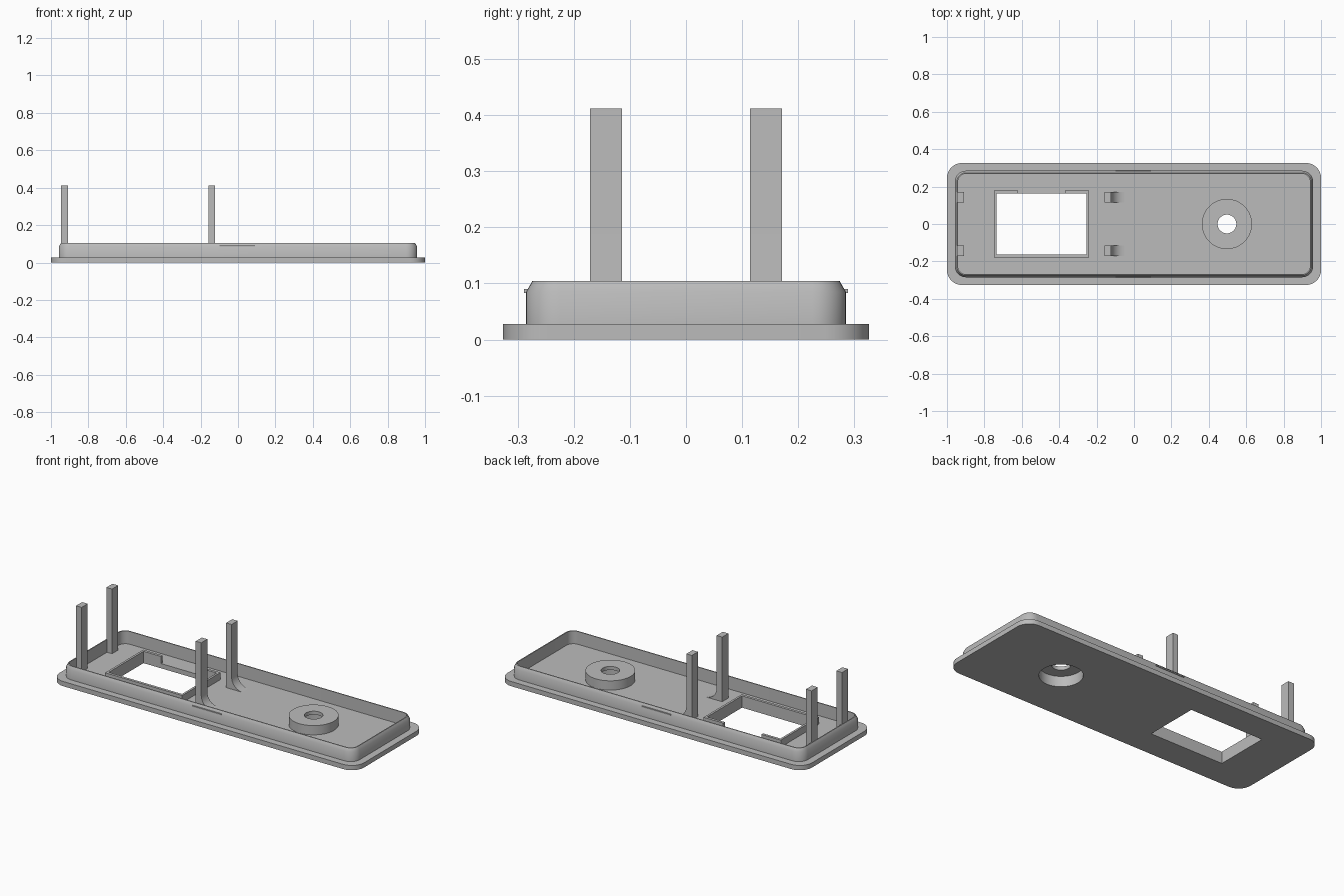
import bpy, bmesh, math
from mathutils import Matrix

cube = bpy.data.objects.get("Cube")
if cube:
    bpy.data.objects.remove(cube, do_unlink=True)

grey = bpy.data.materials.new("plain grey")
grey.use_nodes = True
COLOUR = (0.5, 0.5, 0.5, 1)
grey.diffuse_color = COLOUR
grey.node_tree.nodes["Principled BSDF"].inputs["Base Color"].default_value = COLOUR

FLOOR = 0.028


def finish(name, bm, smooth=False):
    bmesh.ops.recalc_face_normals(bm, faces=bm.faces)
    mesh = bpy.data.meshes.new(name)
    bm.to_mesh(mesh)
    bm.free()
    mesh.materials.append(grey)
    obj = bpy.data.objects.new(name, mesh)
    bpy.context.collection.objects.link(obj)
    if smooth:
        shade(obj)
    return obj


def shade(obj):
    bpy.ops.object.select_all(action='DESELECT')
    obj.select_set(True)
    bpy.context.view_layer.objects.active = obj
    bpy.ops.object.shade_smooth_by_angle(angle=math.radians(30))


def rounded_rect(hx, hy, r, z, steps=8):
    pts = []
    for k, (sx, sy) in enumerate([(1, 1), (-1, 1), (-1, -1), (1, -1)]):
        for i in range(steps + 1):
            a = (k + i / steps) * math.pi / 2
            pts.append((sx * (hx - r) + r * math.cos(a), sy * (hy - r) + r * math.sin(a), z))
    return pts


def circle(cx, r, z, steps=48):
    return [(cx + r * math.cos(math.tau * i / steps), r * math.sin(math.tau * i / steps), z)
            for i in range(steps)]


def loft(name, rings, loop=False, caps=False, smooth=True):
    bm = bmesh.new()
    rows = [[bm.verts.new(p) for p in ring] for ring in rings]
    pairs = list(zip(rows, rows[1:])) + ([(rows[-1], rows[0])] if loop else [])
    for a, b in pairs:
        for i in range(len(a)):
            j = (i + 1) % len(a)
            bm.faces.new((a[i], a[j], b[j], b[i]))
    if caps:
        bm.faces.new(rows[0])
        bm.faces.new(rows[-1])
    return finish(name, bm, smooth)


def box(name, x0, x1, y0, y1, z0, z1):
    bm = bmesh.new()
    bmesh.ops.create_cube(bm, size=1, matrix=Matrix.Translation(
        ((x0 + x1) / 2, (y0 + y1) / 2, (z0 + z1) / 2)) @ Matrix.Diagonal((x1 - x0, y1 - y0, z1 - z0, 1)))
    return finish(name, bm)


def prism(name, profile, y0, y1):
    # Extrude an xz outline along y
    return loft(name, [[(x, y, z) for x, z in profile] for y in (y0, y1)], caps=True)


def cut(obj, cutter):
    mod = obj.modifiers.new("cut", 'BOOLEAN')
    mod.operation = 'DIFFERENCE'
    mod.solver = 'EXACT'
    mod.object = cutter
    bpy.context.view_layer.objects.active = obj
    bpy.ops.object.modifier_apply(modifier=mod.name)
    bpy.data.objects.remove(cutter, do_unlink=True)


# Base plate with window and round recess
plate = loft("base_plate", [rounded_rect(1, 0.326, 0.08, z) for z in (0, FLOOR)],
             caps=True, smooth=False)
WX0, WX1, WY = -0.735, -0.254, 0.163
BX, RECESS = 0.497, 0.116
cut(plate, box("window_cutter", WX0, WX1, -WY, WY, -0.1, 0.1))
cut(plate, loft("recess_cutter", [circle(BX, RECESS, z) for z in (-0.1, 0.1)], caps=True))
shade(plate)

# Raised rim wall with a chamfered outer top edge
loft("rim_wall", [
    rounded_rect(0.958, 0.285, 0.06, 0.02),
    rounded_rect(0.958, 0.285, 0.06, 0.085),
    rounded_rect(0.947, 0.274, 0.049, 0.104),
    rounded_rect(0.941, 0.268, 0.043, 0.104),
    rounded_rect(0.941, 0.268, 0.043, 0.02)], loop=True)

# Snap ridges on the long walls
for side, s in (("front", -1), ("back", 1)):
    y0, y1 = sorted((s * 0.28, s * 0.289))
    box(side + "_snap_ridge", -0.1, 0.09, y0, y1, 0.083, 0.09)

# Hollow round boss with a centre hole
loft("round_boss", [circle(BX, r, z) for r, z in (
    (0.134, 0.02), (0.134, 0.083), (0.05, 0.083), (0.05, 0.062),
    (RECESS, 0.062), (RECESS, 0.02))], loop=True)

# Frame lip around the window, open in the middle of the back side
TOP = 0.07
FX0, FX1, FY = WX0 - 0.013, WX1 + 0.013, WY + 0.016
box("window_lip_right", FX0, WX0, -FY, FY, 0.02, TOP)
box("window_lip_left", WX1, FX1, -FY, FY, 0.02, TOP)
box("window_lip_front", WX0, WX1, -FY, -WY, 0.02, TOP)
box("window_lip_back_right", WX0, -0.62, WY, FY, 0.02, TOP)
box("window_lip_back_left", -0.37, WX1, WY, FY, 0.02, TOP)

# Tall posts: plain at the end, with a curved foot near the middle
R = 0.072
PX = -0.122
foot = [(PX + R - R * math.cos(a), FLOOR + R - R * math.sin(a))
        for a in (i * math.pi / 16 for i in range(9))]
middle_outline = [(-0.158, 0.02), (-0.158, 0.412), (PX, 0.412)] + foot + [(PX + R, 0.02)]
for side, s in (("front", -1), ("back", 1)):
    y0, y1 = sorted((s * 0.114, s * 0.171))
    box(side + "_end_post", -0.945, -0.908, y0, y1, 0.02, 0.412)
    prism(side + "_middle_post", middle_outline, y0, y1)
